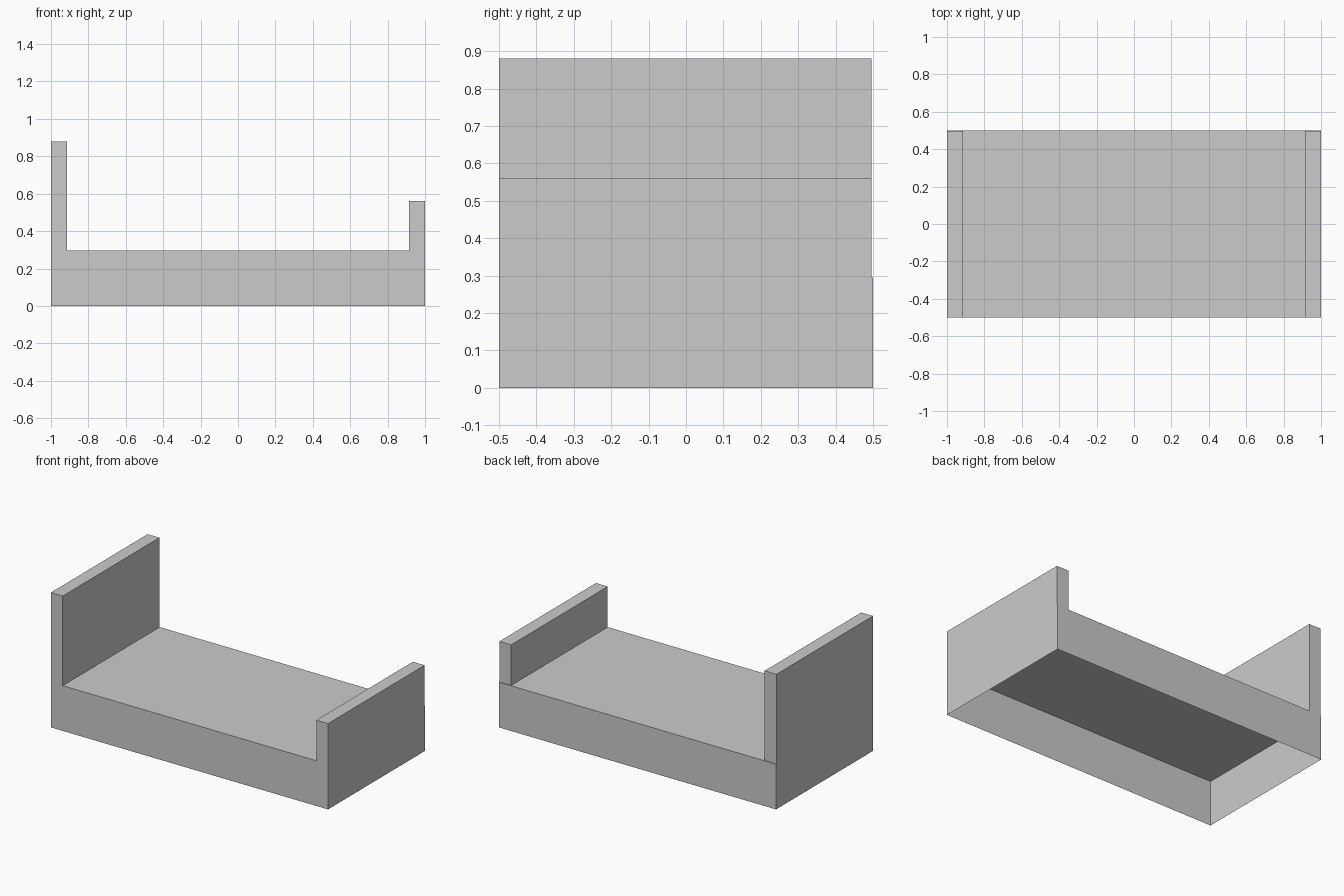
import bpy
import bmesh

cube = bpy.data.objects.get("Cube")
if cube:
    bpy.data.objects.remove(cube, do_unlink=True)

grey = bpy.data.materials.new("light grey")
grey.use_nodes = True
colour = (0.6, 0.6, 0.6, 1)
grey.diffuse_color = colour
grey.node_tree.nodes["Principled BSDF"].inputs["Base Color"].default_value = colour


def open_box(name, low, high):
    """Thin-walled box between two corners, with no bottom face."""
    bm = bmesh.new()
    bmesh.ops.create_cube(bm, size=1)
    for v in bm.verts:
        v.co = [low[i] if v.co[i] < 0 else high[i] for i in range(3)]
    bm.normal_update()
    bottom = [f for f in bm.faces if f.normal.z < -0.5]
    bmesh.ops.delete(bm, geom=bottom, context='FACES_ONLY')
    mesh = bpy.data.meshes.new(name)
    bm.to_mesh(mesh)
    bm.free()
    mesh.materials.append(grey)
    obj = bpy.data.objects.new(name, mesh)
    bpy.context.collection.objects.link(obj)
    return obj


DECK = 0.295     # height of the bed platform
INNER = 0.915    # inner face of the end boards
BACK = 0.496     # boards stop just short of the back edge

# Hollow platform, open underneath
open_box("bed_base", (-1, -0.5, 0), (1, 0.5, DECK))

# End boards standing on the platform
open_box("headboard", (-1, -0.5, DECK), (-INNER, BACK, 0.88))
open_box("footboard", (INNER, -0.5, DECK), (1, BACK, 0.56))
